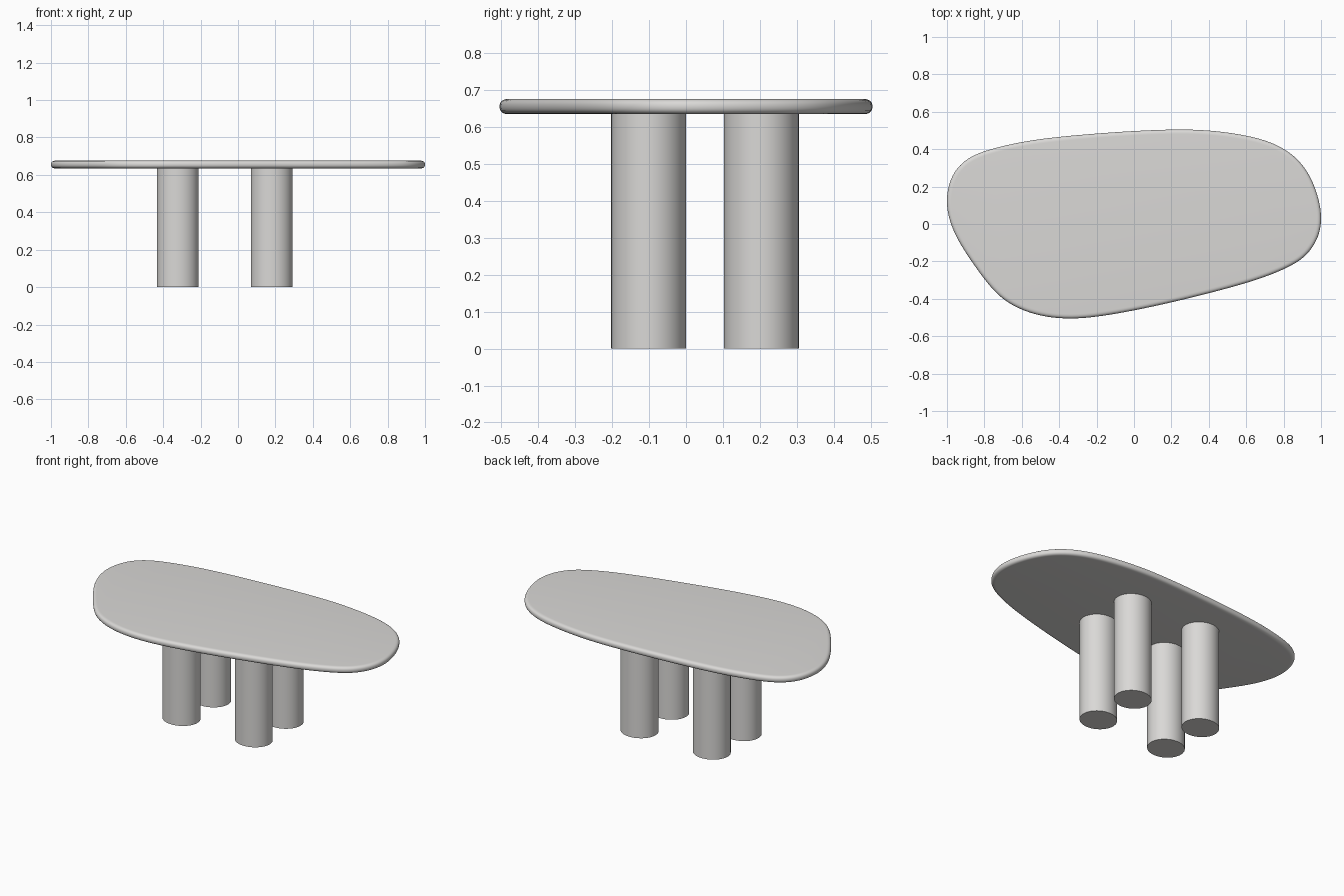
import bpy, bmesh, math
from mathutils import Vector
from mathutils.geometry import interpolate_bezier

if "Cube" in bpy.data.objects:
    bpy.data.objects.remove(bpy.data.objects["Cube"])

stone = bpy.data.materials.new("pale warm grey")
stone.diffuse_color = (0.70, 0.69, 0.675, 1)
stone.use_nodes = True
stone.node_tree.nodes["Principled BSDF"].inputs["Base Color"].default_value = stone.diffuse_color

TOP_Z, BOTTOM_Z = 0.676, 0.635
HALF_X, HALF_Y = 1.0, 0.505

# Pebble outline of the top, clockwise from the left tip
OUTLINE = [(-1, .14), (-.97, .265), (-.9, .345), (-.8, .395), (-.6, .443),
           (-.4, .47), (-.1, .495), (.2, .51), (.4, .505), (.6, .478),
           (.75, .435), (.87, .36), (.95, .245), (.99, .12), (1, .03),
           (.985, -.06), (.93, -.15), (.85, -.21), (.7, -.275), (.5, -.335),
           (.2, -.41), (-.05, -.462), (-.3, -.5), (-.5, -.483), (-.65, -.425),
           (-.75, -.345), (-.85, -.21), (-.93, -.09), (-.98, .02)]


def smooth_loop(points, steps=6, relax=16):
    """Closed spline through the points, relaxed and fitted to the table size."""
    p = [Vector(q) for q in points]
    n, out = len(p), []
    for i in range(n):
        a, b, c, d = p[i - 1], p[i], p[(i + 1) % n], p[(i + 2) % n]
        out += interpolate_bezier(b, b + (c - a) / 6, c - (d - b) / 6, c, steps + 1)[:-1]
    out = [Vector((v[0], v[1])) for v in out]
    m = len(out)
    for _ in range(relax):
        out = [out[i] * .5 + (out[i - 1] + out[(i + 1) % m]) * .25 for i in range(m)]
    for axis, half in ((0, HALF_X), (1, HALF_Y)):
        lo, hi = min(v[axis] for v in out), max(v[axis] for v in out)
        for v in out:
            v[axis] = (2 * (v[axis] - lo) / (hi - lo) - 1) * half
    return out


def finish(bm, name):
    bmesh.ops.recalc_face_normals(bm, faces=bm.faces)
    mesh = bpy.data.meshes.new(name)
    bm.to_mesh(mesh)
    bm.free()
    mesh.materials.append(stone)
    obj = bpy.data.objects.new(name, mesh)
    bpy.context.collection.objects.link(obj)
    bpy.ops.object.select_all(action='DESELECT')
    obj.select_set(True)
    bpy.context.view_layer.objects.active = obj
    bpy.ops.object.shade_smooth_by_angle(angle=math.radians(35))
    return obj


# Table top: outline swept through a bullnose edge profile
loop = smooth_loop(OUTLINE)
n = len(loop)
inward = []
for i in range(n):
    t = (loop[(i + 1) % n] - loop[i - 1]).normalized()
    inward.append(Vector((t.y, -t.x)))      # clockwise loop: inside is on the right
bm = bmesh.new()
mid, half = (TOP_Z + BOTTOM_Z) / 2, (TOP_Z - BOTTOM_Z) / 2
rings, SEGS, INSET = [], 12, 0.024
for k in range(SEGS + 1):
    a = -math.pi / 2 + math.pi * k / SEGS
    z = mid + half * math.copysign(abs(math.sin(a)) ** .85, math.sin(a))
    inset = INSET * (1 - max(0, math.cos(a)) ** .85)
    rings.append([bm.verts.new((*(p + d * inset), z)) for p, d in zip(loop, inward)])
for r0, r1 in zip(rings, rings[1:]):
    for i in range(n):
        j = (i + 1) % n
        bm.faces.new((r0[i], r0[j], r1[j], r1[i]))
bm.faces.new(rings[0])
bm.faces.new(rings[-1])
finish(bm, "table_top")

# Four slightly oval column legs
for x, side in ((-.322, "left"), (.18, "right")):
    for y, end in ((-.101, "front"), (.204, "back")):
        bm = bmesh.new()
        bmesh.ops.create_cone(bm, cap_ends=True, segments=64, radius1=1, radius2=1, depth=1)
        for v in bm.verts:
            v.co = (x + v.co.x * .111, y + v.co.y * .1015, (v.co.z + .5) * BOTTOM_Z)
        finish(bm, f"{end}_{side}_leg")
